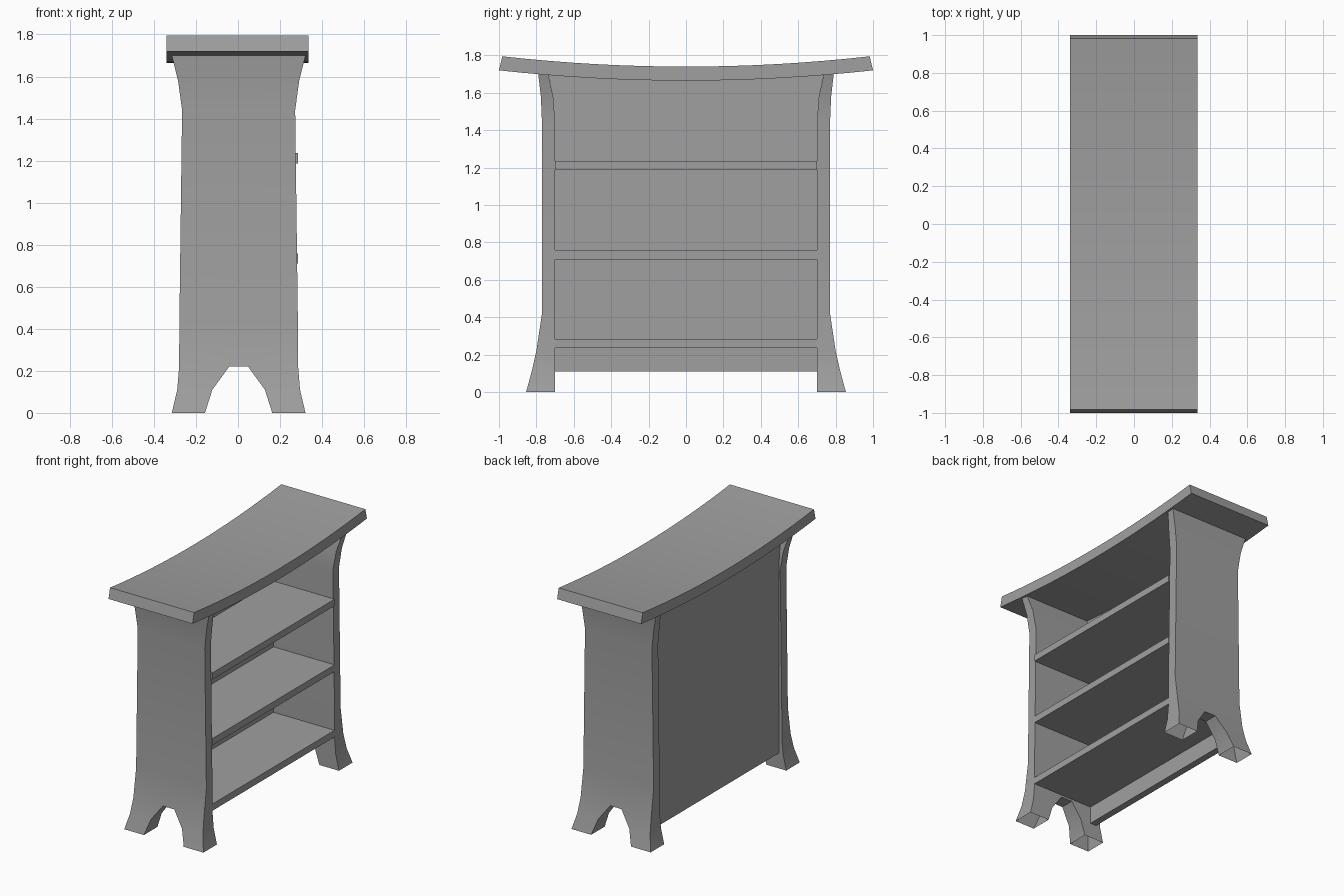
import bpy, bmesh

cube = bpy.data.objects.get("Cube")
if cube:
    bpy.data.objects.remove(cube)

wood = bpy.data.materials.new("grey wood")
wood.use_nodes = True
GREY = (0.35, 0.35, 0.35, 1)
wood.diffuse_color = GREY
wood.node_tree.nodes["Principled BSDF"].inputs["Base Color"].default_value = GREY


def finish(name, bm, smooth=False):
    bmesh.ops.recalc_face_normals(bm, faces=bm.faces)
    mesh = bpy.data.meshes.new(name)
    bm.to_mesh(mesh)
    bm.free()
    mesh.materials.append(wood)
    ob = bpy.data.objects.new(name, mesh)
    bpy.context.collection.objects.link(ob)
    if smooth:
        bpy.ops.object.select_all(action='DESELECT')
        ob.select_set(True)
        bpy.context.view_layer.objects.active = ob
        bpy.ops.object.shade_smooth_by_angle()
    return ob


def extrude_x(name, outline, x0, x1, smooth=False):
    """Solid from a (y, z) outline stretched between two x positions."""
    bm = bmesh.new()
    a = [bm.verts.new((x0, y, z)) for y, z in outline]
    b = [bm.verts.new((x1, y, z)) for y, z in outline]
    bm.faces.new(a)
    bm.faces.new(b)
    n = len(a)
    for i in range(n):
        j = (i + 1) % n
        bm.faces.new((a[i], a[j], b[j], b[i]))
    return finish(name, bm, smooth)


# Side rows: height, half depth, half notch, outer y, inner y
ROWS = [
    (0, .318, .16, .855, .70),
    (.11, .292, .125, .825, .70),
    (.22, .283, .045, .80, .70),
    (.42, .282, .045, .77, .70),
    (1.44, .269, .045, .77, .70),
    (1.58, .288, .045, .776, .71),
    (1.70, .318, .045, .79, .737),
]
NOTCH_ROWS = 2


def side(name, sign):
    """Flared upright with a notch between two hollow feet."""
    bm = bmesh.new()
    grid = [[[bm.verts.new((.003 + x, sign * y, z)) for y in (yo, yi)]
             for x in (-half, -notch, notch, half)]
            for z, half, notch, yo, yi in ROWS]
    last = len(ROWS) - 1
    cells = {(r, c) for r in range(last) for c in range(3)
             if c != 1 or r >= NOTCH_ROWS}
    for r, c in cells:
        corners = [grid[r][c], grid[r][c + 1], grid[r + 1][c + 1], grid[r + 1][c]]
        for k in (0, 1):
            bm.faces.new([p[k] for p in corners])
        around = [(r - 1, c), (r, c + 1), (r + 1, c), (r, c - 1)]
        for i, other in enumerate(around):
            if other not in cells and other[0] >= 0:
                p, q = corners[i], corners[(i + 1) % 4]
                bm.faces.new((p[0], q[0], q[1], p[1]))
    return finish(name, bm, True)


side("front_side", -1)
side("back_side", 1)


# Sagging top slab
def underside(y):
    return 1.665 + .055 * y * y


steps = [i / 8 for i in range(-8, 9)]
low = [(y, underside(y)) for y in steps]
high = [(y * .982, underside(y) + .075) for y in reversed(steps)]
extrude_x("curved_top", low + high, -.34, .335, True)

# Rear panel, following the uprights and the sagging top
right_edge = [(yi, z) for z, _, _, _, yi in ROWS[4:6]] + [(.735, underside(.735))]
crown = [(y, underside(y)) for y in (.5, .25, 0, -.25, -.5)]
left_edge = [(-y, z) for y, z in reversed(right_edge)]
extrude_x("rear_panel", [(-.70, .11), (.70, .11)] + right_edge + crown + left_edge,
          -.255, -.205)

# Shelves
for name, z in (("lower_shelf", .235), ("middle_shelf", .71), ("upper_shelf", 1.187)):
    extrude_x(name, [(-.70, z), (.70, z), (.70, z + .049), (-.70, z + .049)], -.205, .285)
